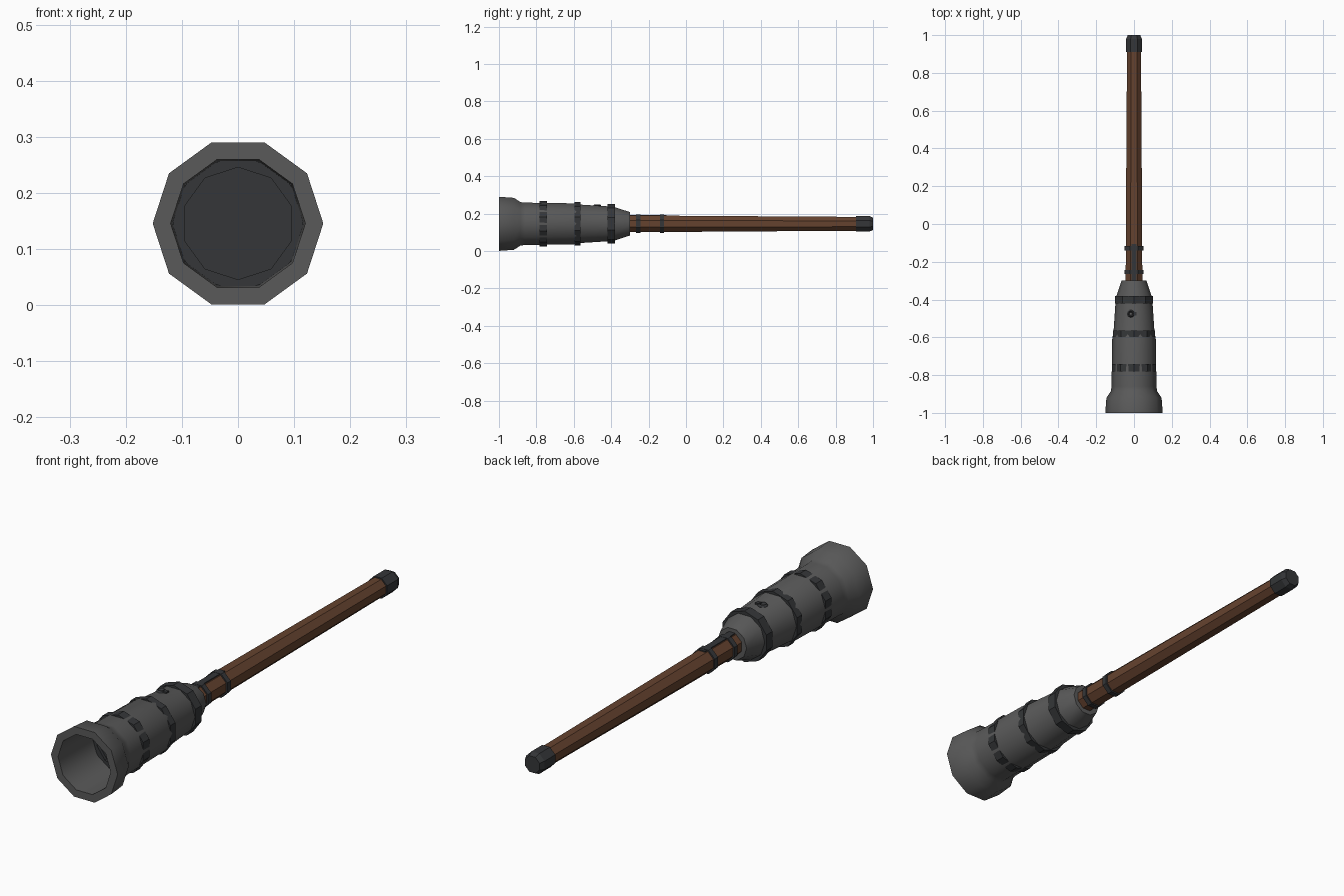
import bpy, bmesh, math

if "Cube" in bpy.data.objects:
    bpy.data.objects.remove(bpy.data.objects["Cube"])

CZ = 0.1455  # height of the long axis


def material(name, rgb):
    m = bpy.data.materials.new(name)
    m.diffuse_color = (*rgb, 1)
    m.use_nodes = True
    m.node_tree.nodes["Principled BSDF"].inputs["Base Color"].default_value = m.diffuse_color
    return m


GREY = material("cast_metal", (0.10, 0.10, 0.10))
DARK = material("dark_iron", (0.035, 0.037, 0.04))
WOOD = material("wood", (0.13, 0.055, 0.028))


def finish(name, bm, mats, smooth=None):
    bmesh.ops.recalc_face_normals(bm, faces=bm.faces)
    me = bpy.data.meshes.new(name)
    bm.to_mesh(me)
    bm.free()
    ob = bpy.data.objects.new(name, me)
    bpy.context.collection.objects.link(ob)
    for m in mats:
        me.materials.append(m)
    if smooth:
        bpy.ops.object.select_all(action='DESELECT')
        ob.select_set(True)
        bpy.context.view_layer.objects.active = ob
        bpy.ops.object.shade_smooth_by_angle(angle=math.radians(smooth))
    return ob


def lathe(name, profile, sides, mat, turn=0.0, closed=False, end_mat=None, smooth=None):
    """Sweep (y, radius) points round the y axis; cap ends unless closed into a ring."""
    bm = bmesh.new()
    rings = []
    for y, r in profile:
        angles = [turn + math.tau * i / sides for i in range(sides)]
        rings.append([bm.verts.new((r * math.cos(a), y, CZ + r * math.sin(a))) for a in angles])
    pairs = list(zip(rings, rings[1:]))
    if closed:
        pairs.append((rings[-1], rings[0]))
    for a, b in pairs:
        for i in range(sides):
            j = (i + 1) % sides
            bm.faces.new((a[i], a[j], b[j], b[i]))
    if not closed:
        bm.faces.new(rings[0]).material_index = 1 if end_mat else 0
        bm.faces.new(rings[-1])
    return finish(name, bm, [mat] + ([end_mat] if end_mat else []), smooth)


def box(name, x, y, z, mat):
    bm = bmesh.new()
    bmesh.ops.create_cube(bm, size=1)
    for v in bm.verts:
        v.co = [s[0] if c < 0 else s[1] for c, s in zip(v.co, (x, y, z))]
    return finish(name, bm, [mat])


# Ten-sided barrel, from the bore floor out over the muzzle to the breech
lathe("barrel", [(-0.77, 0.117), (-1.0, 0.12), (-1.0, 0.152), (-0.92, 0.146), (-0.885, 0.122),
                 (-0.86, 0.119), (-0.60, 0.115), (-0.58, 0.109), (-0.40, 0.097),
                 (-0.38, 0.093), (-0.30, 0.066)], 10, GREY, end_mat=DARK, smooth=40)

# Hoops turned half a facet so their corners break through the barrel faces
for i, (y0, y1, r, inner) in enumerate([(-0.782, -0.742, 0.1215, 0.10),
                                        (-0.597, -0.565, 0.116, 0.095),
                                        (-0.42, -0.38, 0.105, 0.085)]):
    lathe(f"barrel_hoop_{i + 1}", [(y0, r), (y1, r), (y1, inner), (y0, inner)],
          10, DARK, turn=math.pi / 10, closed=True)

# Touch hole ring and pan lip
bpy.ops.mesh.primitive_torus_add(major_segments=8, minor_segments=4, major_radius=0.014,
                                 minor_radius=0.007, location=(-0.017, -0.475, 0.243))
ring = bpy.context.object
ring.name = "touch_hole_ring"
ring.data.materials.append(DARK)
box("touch_hole_lip", (-0.008, 0.012), (-0.484, -0.466), (0.232, 0.249), DARK)

# Octagonal wooden pole
T8 = math.pi / 8
K = 1 / math.cos(T8)
lathe("pole", [(-0.32, 0.044 * K), (0.0, 0.043 * K), (0.6, 0.039 * K), (0.93, 0.037 * K)],
      8, WOOD, turn=T8)

# Iron cap on the butt
lathe("butt_cap", [(0.91, 0.042 * K), (0.98, 0.042 * K), (1.0, 0.033 * K)], 8, DARK, turn=T8)

# Collars and the top strap holding the barrel to the pole
for i, y in enumerate((-0.255, -0.128)):
    lathe(f"pole_collar_{i + 1}", [(y - 0.011, 0.049 * K), (y + 0.011, 0.049 * K),
                                   (y + 0.011, 0.04 * K), (y - 0.011, 0.04 * K)],
          8, DARK, turn=T8, closed=True)
box("top_strap", (-0.014, 0.014), (-0.32, -0.105), (CZ + 0.035, CZ + 0.048), DARK)
